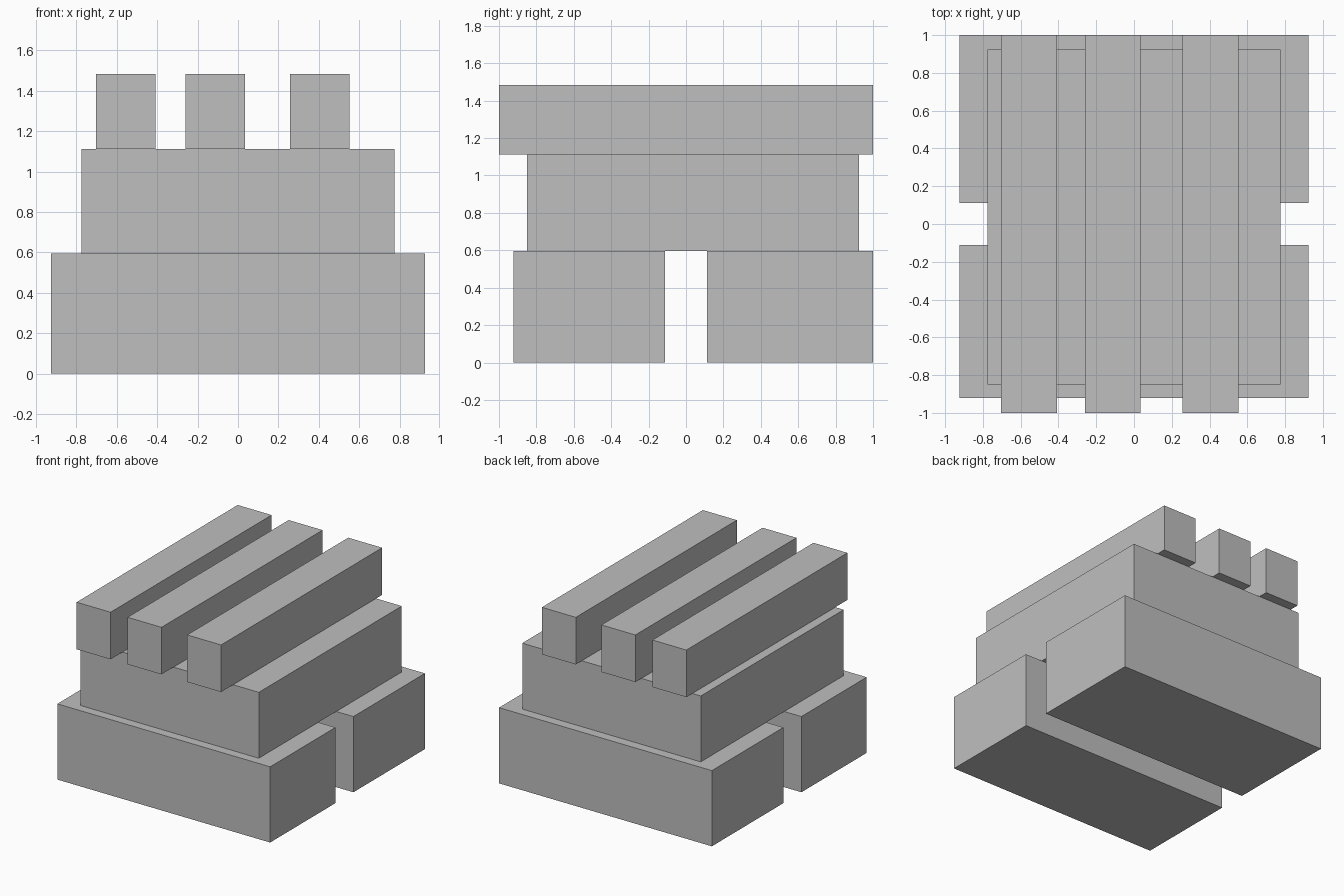
import bpy

cube = bpy.data.objects.get("Cube")
if cube:
    bpy.data.objects.remove(cube, do_unlink=True)

grey = bpy.data.materials.new("plain grey")
grey.use_nodes = True
colour = (0.52, 0.52, 0.52, 1)
grey.diffuse_color = colour
grey.node_tree.nodes["Principled BSDF"].inputs["Base Color"].default_value = colour


def block(name, x, y, z):
    """Box spanning the given (min, max) range on each axis."""
    spans = (x, y, z)
    bpy.ops.mesh.primitive_cube_add(size=1, location=[(a + b) / 2 for a, b in spans])
    obj = bpy.context.object
    obj.name = name
    obj.scale = [b - a for a, b in spans]
    bpy.ops.object.transform_apply(location=False, rotation=False, scale=True)
    obj.data.materials.append(grey)
    return obj


BASE_TOP, BODY_TOP, BAR_TOP = 0.595, 1.113, 1.483

# Two base blocks with a gap between them
block("front_base", (-0.925, 0.925), (-0.922, -0.112), (0, BASE_TOP))
block("back_base", (-0.925, 0.925), (0.112, 1.0), (0, BASE_TOP))

# Body slab bridging the bases
block("body", (-0.776, 0.776), (-0.85, 0.925), (BASE_TOP, BODY_TOP))

# Three long bars across the top
for name, left in (("right_bar", -0.703), ("middle_bar", -0.26), ("left_bar", 0.258)):
    block(name, (left, left + 0.295), (-1, 1), (BODY_TOP, BAR_TOP))
